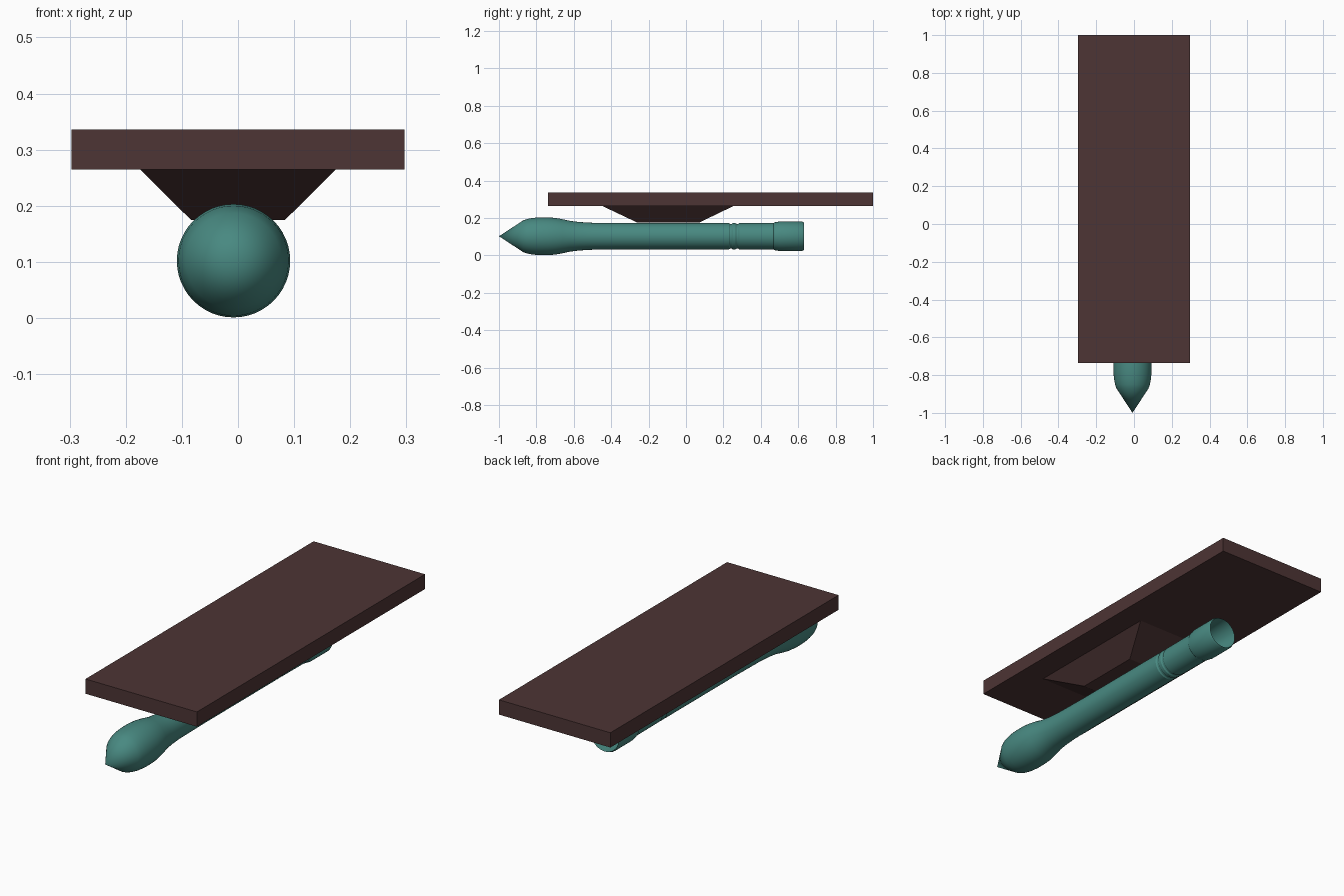
import bpy
import bmesh
from math import cos, sin, tau, radians

cube = bpy.data.objects.get("Cube")
if cube:
    bpy.data.objects.remove(cube, do_unlink=True)


def material(name, color):
    mat = bpy.data.materials.new(name)
    mat.use_nodes = True
    mat.diffuse_color = (*color, 1)
    mat.node_tree.nodes["Principled BSDF"].inputs["Base Color"].default_value = (*color, 1)
    return mat


def add_object(name, bm, mat):
    bmesh.ops.recalc_face_normals(bm, faces=bm.faces)
    mesh = bpy.data.meshes.new(name)
    bm.to_mesh(mesh)
    bm.free()
    mesh.materials.append(mat)
    obj = bpy.data.objects.new(name, mesh)
    bpy.context.collection.objects.link(obj)
    return obj


def frustum(name, bottom, top, mat):
    """Box between two rectangles given as (x0, x1, y0, y1, z)."""
    bm = bmesh.new()
    rings = []
    for x0, x1, y0, y1, z in (bottom, top):
        corners = ((x0, y0), (x1, y0), (x1, y1), (x0, y1))
        rings.append([bm.verts.new((x, y, z)) for x, y in corners])
    low, high = rings
    bm.faces.new(low)
    bm.faces.new(high)
    for i in range(4):
        j = (i + 1) % 4
        bm.faces.new((low[i], low[j], high[j], high[i]))
    return add_object(name, bm, mat)


def lathe(name, profile, x, z, mat, sides=48):
    """Turn (y, radius) points about a line along y; zero radius closes the end."""
    bm = bmesh.new()
    rings = []
    for y, r in profile:
        count = sides if r else 1
        rings.append([bm.verts.new((x + r * cos(tau * i / count), y, z + r * sin(tau * i / count)))
                      for i in range(count)])
    for a, b in zip(rings, rings[1:]):
        for i in range(sides):
            j = (i + 1) % sides
            quad = (a[i % len(a)], a[j % len(a)], b[j % len(b)], b[i % len(b)])
            bm.faces.new(list(dict.fromkeys(quad)))
    obj = add_object(name, bm, mat)
    bpy.ops.object.select_all(action="DESELECT")
    obj.select_set(True)
    bpy.context.view_layer.objects.active = obj
    bpy.ops.object.shade_smooth_by_angle(angle=radians(25))
    return obj


brown = material("dark brown", (0.075, 0.035, 0.035))
teal = material("muted teal", (0.065, 0.25, 0.22))

# Flat slab and the tapered mount beneath it
frustum("slab", (-0.297, 0.297, -0.737, 1.0, 0.265), (-0.297, 0.297, -0.737, 1.0, 0.336), brown)
frustum("tapered_mount", (-0.084, 0.084, -0.26, 0.07, 0.175), (-0.175, 0.175, -0.45, 0.257, 0.265), brown)

# Pointed tube: cone nose, bulb, shaft with two grooves, flared open tail
nose = [(-1.0, 0), (-0.87, 0.085), (-0.85, 0.092), (-0.82, 0.098), (-0.78, 0.101), (-0.74, 0.101),
        (-0.70, 0.098), (-0.66, 0.091), (-0.62, 0.082), (-0.57, 0.076), (-0.50, 0.072), (-0.31, 0.07)]
grooves = []
for y in (0.24, 0.275):
    grooves += [(y - 0.01, 0.07), (y - 0.004, 0.066), (y + 0.004, 0.066), (y + 0.01, 0.07)]
tail = [(0.468, 0.071), (0.472, 0.074), (0.50, 0.079), (0.62, 0.079), (0.631, 0.074),
        (0.50, 0.066), (0.47, 0)]
lathe("pointed_tube", nose + grooves + tail, -0.008, 0.102, teal)
